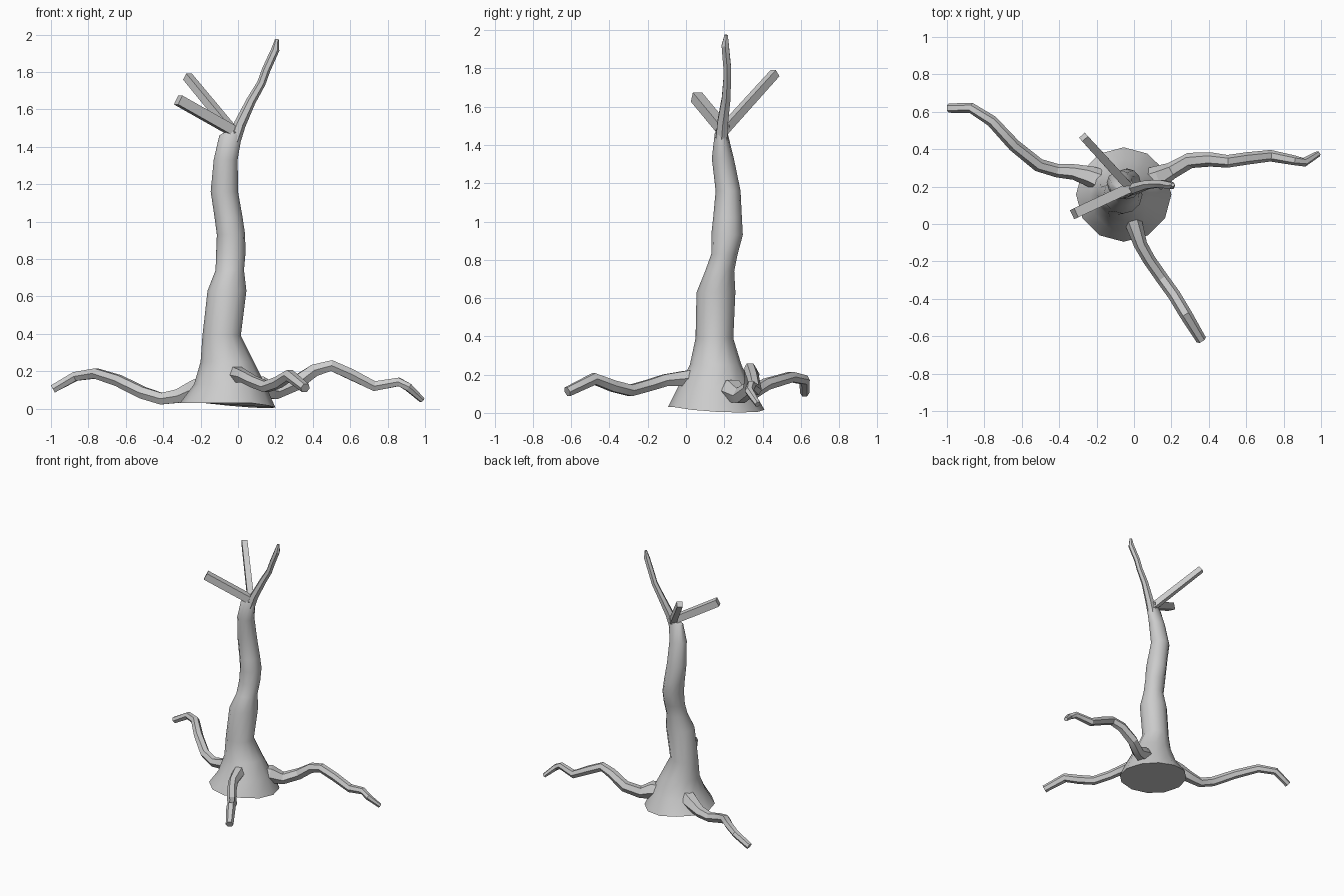
import bpy, bmesh, math
from mathutils import Vector


def make_object(name, rings, angle):
    """Skin a list of equal-length rings and cap both ends."""
    bm = bmesh.new()
    loops = [[bm.verts.new(p) for p in r] for r in rings]
    n = len(loops[0])
    for a, b in zip(loops, loops[1:]):
        for i in range(n):
            j = (i + 1) % n
            bm.faces.new((a[i], a[j], b[j], b[i]))
    bm.faces.new(loops[0][::-1])
    bm.faces.new(loops[-1])
    bmesh.ops.recalc_face_normals(bm, faces=bm.faces)
    me = bpy.data.meshes.new(name)
    bm.to_mesh(me)
    bm.free()
    ob = bpy.data.objects.new(name, me)
    bpy.context.collection.objects.link(ob)
    bpy.ops.object.select_all(action='DESELECT')
    ob.select_set(True)
    bpy.context.view_layer.objects.active = ob
    bpy.ops.object.shade_smooth_by_angle(angle=math.radians(angle))
    return ob


def limb(name, path, sides, ref, spin=0.0, angle=25):
    """Tapered tube along (x, y, z, radius) points."""
    pts = [Vector(p[:3]) for p in path]
    rings = []
    for k, c in enumerate(pts):
        t = (pts[min(k + 1, len(pts) - 1)] - pts[max(k - 1, 0)]).normalized()
        u = Vector(ref).cross(t).normalized()
        v = t.cross(u)
        r = path[k][3]
        rings.append([c + r * (u * math.cos(a) + v * math.sin(a))
                      for a in (spin + 2 * math.pi * i / sides for i in range(sides))])
    return make_object(name, rings, angle)


# Trunk: z, x min, x max, y min, y max
profile = [(0.03, -0.31, 0.20, -0.095, 0.41), (0.13, -0.235, 0.145, -0.045, 0.345),
           (0.25, -0.20, 0.085, 0.02, 0.29), (0.39, -0.19, 0.015, 0.05, 0.247),
           (0.63, -0.163, 0.045, 0.055, 0.258), (0.74, -0.12, 0.032, 0.10, 0.252),
           (0.83, -0.117, 0.04, 0.132, 0.27), (0.93, -0.113, 0.038, 0.132, 0.297),
           (1.02, -0.125, 0.025, 0.142, 0.292), (1.16, -0.146, 0.0, 0.155, 0.285),
           (1.33, -0.13, -0.002, 0.135, 0.25), (1.46, -0.10, 0.02, 0.15, 0.218),
           (1.50, -0.035, 0.012, 0.17, 0.205)]
SIDES = 12
trunk = []
for k, (z, x0, x1, y0, y1) in enumerate(profile):
    ring = []
    for i in range(SIDES):
        a = 2 * math.pi * i / SIDES
        dip = 0.028 * max(0, math.cos(a - math.radians(30))) if k == 0 else 0
        ring.append(((x0 + x1) / 2 + (x1 - x0) / 2 * math.cos(a),
                     (y0 + y1) / 2 + (y1 - y0) / 2 * math.sin(a), z - dip))
    trunk.append(ring)
make_object("trunk", trunk, 40)

# Winding roots
UP = (0, 0, 1)
limb("root_left", [(-0.15, 0.22, 0.13, 0.065), (-0.235, 0.255, 0.10, 0.055), (-0.32, 0.278, 0.067, 0.042),
                   (-0.41, 0.285, 0.053, 0.036), (-0.51, 0.315, 0.085, 0.036), (-0.64, 0.42, 0.15, 0.034),
                   (-0.76, 0.55, 0.188, 0.031), (-0.87, 0.62, 0.172, 0.028), (-0.99, 0.62, 0.105, 0.025)],
     6, UP)
limb("root_right", [(0.04, 0.22, 0.11, 0.065), (0.12, 0.245, 0.115, 0.065), (0.20, 0.285, 0.09, 0.045),
                    (0.30, 0.34, 0.13, 0.042), (0.41, 0.345, 0.205, 0.038), (0.50, 0.335, 0.23, 0.034),
                    (0.60, 0.35, 0.185, 0.033), (0.73, 0.365, 0.12, 0.031), (0.86, 0.34, 0.143, 0.026),
                    (0.91, 0.33, 0.115, 0.024), (0.985, 0.375, 0.045, 0.016)],
     6, UP)
limb("root_front", [(-0.03, 0.10, 0.19, 0.05), (0.0, 0.0, 0.18, 0.046), (0.035, -0.11, 0.17, 0.036),
                    (0.08, -0.19, 0.145, 0.034), (0.15, -0.29, 0.117, 0.034), (0.215, -0.38, 0.14, 0.034),
                    (0.275, -0.48, 0.178, 0.034), (0.36, -0.62, 0.11, 0.028)],
     6, UP)

# Two straight square branches and one crooked branch
limb("branch_left_front", [(-0.01, 0.20, 1.475, 0.038), (-0.32, 0.055, 1.65, 0.038)], 4, UP, math.pi / 4)
limb("branch_left_back", [(-0.01, 0.18, 1.46, 0.032), (-0.27, 0.465, 1.775, 0.029)], 4, UP, math.pi / 4)
limb("branch_right", [(-0.02, 0.185, 1.43, 0.034), (0.01, 0.192, 1.52, 0.032), (0.07, 0.21, 1.645, 0.026),
                      (0.125, 0.215, 1.74, 0.023), (0.15, 0.215, 1.81, 0.023), (0.20, 0.205, 1.92, 0.022),
                      (0.208, 0.21, 1.975, 0.010)], 6, (0, 1, 0))
